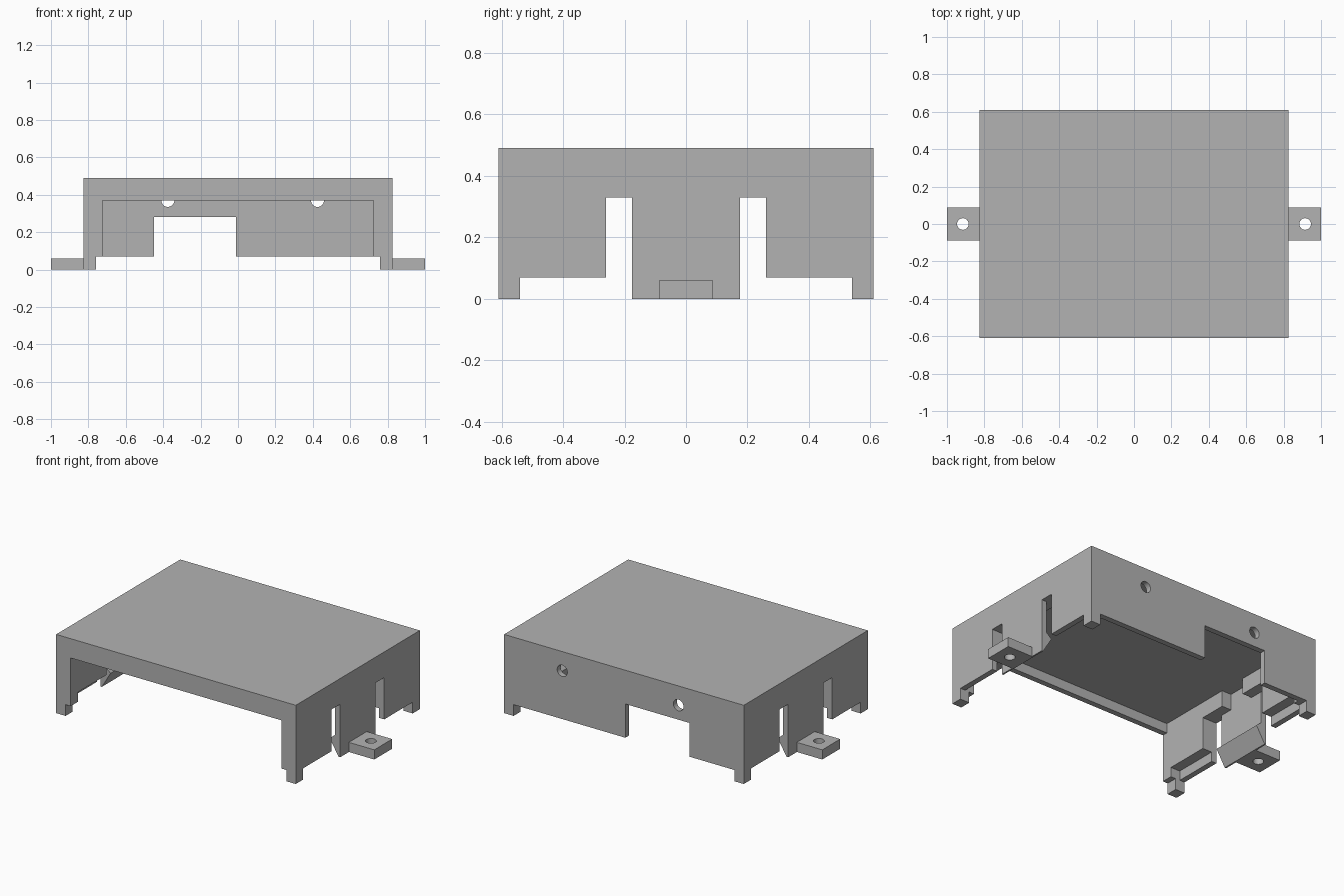
import bpy
import bmesh
from mathutils import Matrix, Vector

if "Cube" in bpy.data.objects:
    bpy.data.objects.remove(bpy.data.objects["Cube"])

grey = bpy.data.materials.new("plain grey")
grey.use_nodes = True
COLOUR = (0.45, 0.45, 0.45, 1)
grey.diffuse_color = COLOUR
grey.node_tree.nodes["Principled BSDF"].inputs["Base Color"].default_value = COLOUR


def finish(name, bm):
    bmesh.ops.recalc_face_normals(bm, faces=bm.faces)
    mesh = bpy.data.meshes.new(name)
    bm.to_mesh(mesh)
    bm.free()
    mesh.materials.append(grey)
    obj = bpy.data.objects.new(name, mesh)
    bpy.context.collection.objects.link(obj)
    return obj


def box(name, low, high):
    low, high = Vector(low), Vector(high)
    bm = bmesh.new()
    bmesh.ops.create_cube(bm, size=1)
    bmesh.ops.scale(bm, vec=high - low, verts=bm.verts)
    bmesh.ops.translate(bm, vec=(low + high) / 2, verts=bm.verts)
    return finish(name, bm)


def cylinder(name, centre, radius, depth, axis):
    bm = bmesh.new()
    turn = Matrix.Rotation(1.5707963, 4, "X") if axis == "Y" else Matrix()
    bmesh.ops.create_cone(bm, cap_ends=True, segments=32, radius1=radius,
                          radius2=radius, depth=depth,
                          matrix=Matrix.Translation(centre) @ turn)
    return finish(name, bm)


def extrude_y(name, profile, half_width):
    bm = bmesh.new()
    face = bm.faces.new([bm.verts.new((x, -half_width, z)) for x, z in profile])
    grown = bmesh.ops.extrude_face_region(bm, geom=[face])["geom"]
    verts = [g for g in grown if isinstance(g, bmesh.types.BMVert)]
    bmesh.ops.translate(bm, vec=(0, 2 * half_width, 0), verts=verts)
    return finish(name, bm)


def cut(obj, cutter):
    cutter.hide_render = True
    mod = obj.modifiers.new("cut", "BOOLEAN")
    mod.operation = "DIFFERENCE"
    mod.solver = "EXACT"
    mod.object = cutter
    bpy.context.view_layer.objects.active = obj
    bpy.ops.object.modifier_apply(modifier=mod.name)
    bpy.data.objects.remove(cutter)


# Overall sizes
X, Y, TOP = 0.825, 0.61, 0.49
INNER, THIN, FOOT = 0.725, 0.79, 0.76
CEILING, RIM, SLOT = 0.43, 0.07, 0.33
LOW = -0.1

# Cover shell: block hollowed from below
shell = box("cover_shell", (-X, -Y, 0), (X, Y, TOP))
cutters = [
    ("cavity", (-INNER, -0.575, LOW), (INNER, 0.575, CEILING)),
    ("lower_lip", (-THIN, -0.54, LOW), (THIN, 0.54, 0.13)),
    ("rim_front_back", (-FOOT, -1, LOW), (FOOT, 1, RIM)),
    ("rim_sides", (-1, -0.54, LOW), (1, 0.54, RIM)),
    ("front_opening", (-INNER, -1, LOW), (INNER, -0.5, 0.37)),
    ("back_notch", (-0.45, 0.5, LOW), (-0.01, 1, 0.28)),
    ("clip_gap", (-1, -0.26, LOW), (1, 0.26, SLOT)),
    ("clip_recess", (-THIN, -0.09, LOW), (THIN, 0.09, CEILING)),
]
for name, low, high in cutters:
    cut(shell, box(name, low, high))

# Round holes in the back wall
for x in (-0.375, 0.425):
    cut(shell, cylinder("back_hole", (x, Y, 0.37), 0.035, 0.3, "Y"))

# Snap clips with wedge hooks, and screw tabs, on both sides
clip = [(X, 0), (X, SLOT), (THIN, SLOT), (THIN, 0.13), (0.755, 0.1), (0.815, 0)]
for side, word in ((1, "left"), (-1, "right")):
    extrude_y(word + "_clip", [(side * x, z) for x, z in clip], 0.175)
    ends = sorted((side * X, side * 1.0))
    tab = box(word + "_screw_tab", (ends[0], -0.088, 0), (ends[1], 0.088, 0.06))
    cut(tab, cylinder("screw_hole", (side * 0.915, 0, 0.03), 0.031, 0.2, "Z"))

# Flat faces with smooth hole walls
for obj in bpy.context.collection.objects:
    if obj.type == "MESH" and grey.name in obj.data.materials:
        bpy.ops.object.select_all(action="DESELECT")
        obj.select_set(True)
        bpy.context.view_layer.objects.active = obj
        bpy.ops.object.shade_smooth_by_angle()
